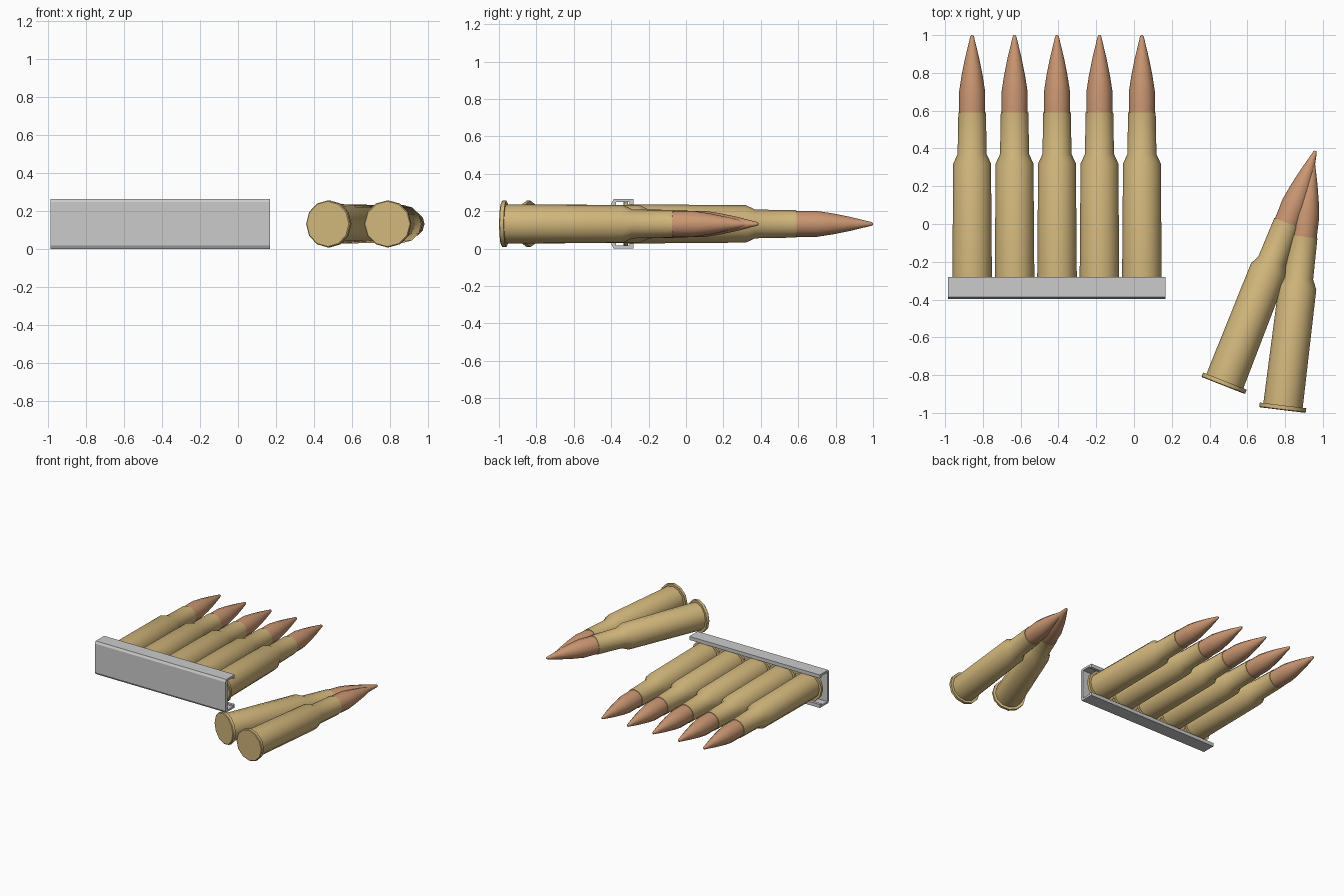
import bpy, bmesh
from math import sin, cos, pi, radians

if "Cube" in bpy.data.objects:
    bpy.data.objects.remove(bpy.data.objects["Cube"])

SIDES = 12
AXIS_Z = 0.132


def material(name, rgb):
    m = bpy.data.materials.new(name)
    m.diffuse_color = (*rgb, 1)
    m.use_nodes = True
    m.node_tree.nodes["Principled BSDF"].inputs["Base Color"].default_value = m.diffuse_color
    return m


brass = material("brass", (0.64, 0.47, 0.20))
copper = material("copper", (0.60, 0.31, 0.17))


def add_mesh(name, bm, mat=None):
    bmesh.ops.recalc_face_normals(bm, faces=bm.faces)
    mesh = bpy.data.meshes.new(name)
    bm.to_mesh(mesh)
    bm.free()
    obj = bpy.data.objects.new(name, mesh)
    bpy.context.collection.objects.link(obj)
    if mat:
        mesh.materials.append(mat)
    return obj


def lathe(name, profile, mat):
    """Turn (distance, radius) points around the y axis, capped at both ends."""
    bm = bmesh.new()
    rings = [[bm.verts.new((r * cos(2 * pi * i / SIDES), y, r * sin(2 * pi * i / SIDES)))
              for i in range(SIDES)] for y, r in profile]
    for a, b in zip(rings, rings[1:]):
        for i in range(SIDES):
            j = (i + 1) % SIDES
            bm.faces.new((a[i], a[j], b[j], b[i]))
    bm.faces.new(rings[0])
    bm.faces.new(rings[-1])
    obj = add_mesh(name, bm, mat)
    bpy.ops.object.select_all(action='DESELECT')
    obj.select_set(True)
    bpy.context.view_layer.objects.active = obj
    bpy.ops.object.shade_smooth_by_angle(angle=radians(35))
    return obj


# Profiles measured from the rim face: rim, tapered body, shoulder, neck; then bullet
CASE = [(0, 0.119), (0.004, 0.124), (0.025, 0.124), (0.025, 0.105), (0.655, 0.100),
        (0.705, 0.077), (0.925, 0.073)]
BULLET = [(0.90, 0.069), (1.035, 0.069), (1.12, 0.056), (1.21, 0.038),
          (1.293, 0.018), (1.327, 0.010), (1.335, 0.005)]


def cartridge(label, x, y, turn=0):
    for part, profile, mat in (("case", CASE, brass), ("bullet", BULLET, copper)):
        obj = lathe(f"{label}_{part}", profile, mat)
        obj.location = (x, y, AXIS_Z)
        obj.rotation_euler.z = -radians(turn)


# Five cartridges held in the clip
for k in range(5):
    cartridge(f"clipped_{k + 1}", -0.857 + 0.2247 * k, -0.335)

# Two loose cartridges with crossing tips
cartridge("loose_left", 0.472, -0.855, 21.5)
cartridge("loose_right", 0.786, -0.985, 7)

# Stripper clip: channel section with inward lips, extruded along x
half = [(-0.397, 0.114), (-0.387, 0.132), (-0.281, 0.132), (-0.281, 0.104),
        (-0.302, 0.104), (-0.302, 0.116), (-0.375, 0.116)]
section = half + [(y, -z) for y, z in reversed(half)]
bm = bmesh.new()
face = bm.faces.new([bm.verts.new((-0.986, y, AXIS_Z + z)) for y, z in section])
ext = bmesh.ops.extrude_face_region(bm, geom=[face], use_keep_orig=True)
bmesh.ops.translate(bm, vec=(1.154, 0, 0),
                    verts=[v for v in ext["geom"] if isinstance(v, bmesh.types.BMVert)])
add_mesh("stripper_clip", bm)
